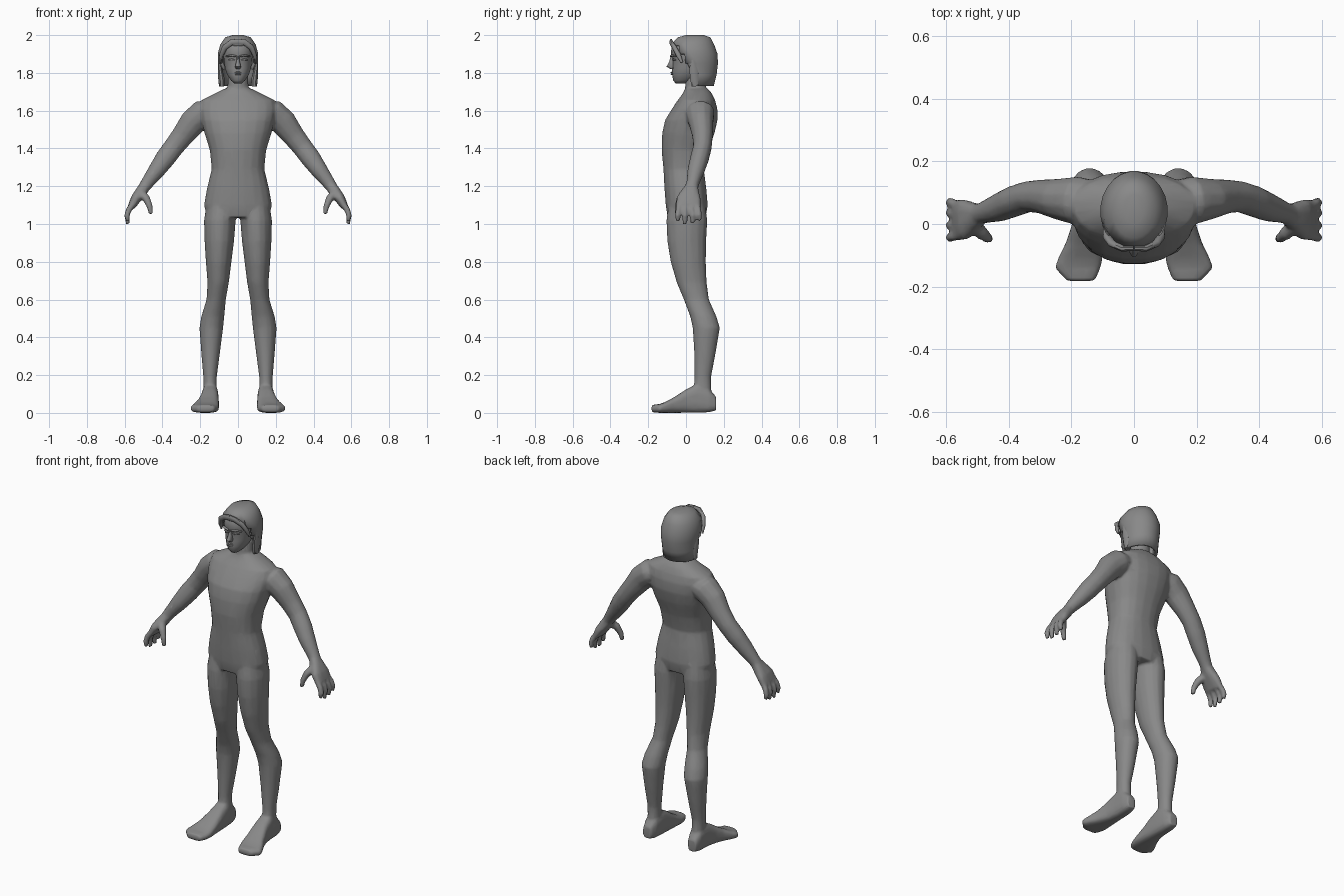
import bpy, bmesh, math
from mathutils import Vector

grey = bpy.data.materials.new("matte grey")
grey.diffuse_color = (0.25, 0.25, 0.25, 1)


def loft(bm, rings, n=16, p=2.0):
    """Skin a closed solid over rings of (centre, u, v)."""
    rows = []
    for c, u, v in rings:
        row = []
        for i in range(n):
            a = 2 * math.pi * (i + 0.5) / n
            x, y = math.cos(a), math.sin(a)
            x = math.copysign(abs(x) ** (2 / p), x)
            y = math.copysign(abs(y) ** (2 / p), y)
            row.append(bm.verts.new(c + u * x + v * y))
        rows.append(row)
    for a, b in zip(rows, rows[1:]):
        for i in range(n):
            j = (i + 1) % n
            bm.faces.new((a[i], a[j], b[j], b[i]))
    bm.faces.new(rows[0][::-1])
    bm.faces.new(rows[-1])


def level(x0, x1, y0, y1, z):
    """Horizontal ring from its x and y limits."""
    return (Vector(((x0 + x1) / 2, (y0 + y1) / 2, z)),
            Vector(((x1 - x0) / 2, 0, 0)), Vector((0, (y1 - y0) / 2, 0)))


def upright(x0, x1, z0, z1, y):
    """Ring facing y from its x and z limits."""
    return (Vector(((x0 + x1) / 2, y, (z0 + z1) / 2)),
            Vector(((x1 - x0) / 2, 0, 0)), Vector((0, 0, (z1 - z0) / 2)))


def tube(bm, path, s=1, side=(0, 1, 0), n=12, p=2.0):
    """Limb along (x, y, z, radius on side axis, other radius)."""
    pts = [Vector((s * q[0], q[1], q[2])) for q in path]
    rings = []
    for i, q in enumerate(path):
        t = (pts[min(i + 1, len(pts) - 1)] - pts[max(i - 1, 0)]).normalized()
        u = Vector(side)
        u = (u - t * u.dot(t)).normalized()
        rings.append((pts[i], u * q[3], t.cross(u) * q[4]))
    loft(bm, rings, n, p)


def finish(bm, name, angle=60):
    bmesh.ops.recalc_face_normals(bm, faces=bm.faces)
    mesh = bpy.data.meshes.new(name)
    bm.to_mesh(mesh)
    bm.free()
    ob = bpy.data.objects.new(name, mesh)
    bpy.context.collection.objects.link(ob)
    mesh.materials.append(grey)
    bpy.ops.object.select_all(action='DESELECT')
    ob.select_set(True)
    bpy.context.view_layer.objects.active = ob
    bpy.ops.object.shade_smooth_by_angle(angle=math.radians(angle))
    return ob


# Torso and neck
body = bmesh.new()
torso = [(.165, -.098, .105, 1.035), (.181, -.108, .116, 1.10), (.165, -.115, .108, 1.19),
         (.14, -.12, .095, 1.29), (.15, -.13, .12, 1.39), (.178, -.127, .152, 1.48),
         (.195, -.112, .168, 1.55), (.205, -.075, .167, 1.61), (.195, -.045, .155, 1.655),
         (.125, -.018, .138, 1.69), (.075, -.005, .118, 1.715)]
loft(body, [level(-w, w, f, b, z) for w, f, b, z in torso], 20, 2.3)
loft(body, [level(-w, w, f, b, z) for w, f, b, z in
            [(.075, -.01, .12, 1.68), (.056, -.005, .105, 1.73), (.053, -.005, .105, 1.79)]])

for s in (-1, 1):
    # Leg: inner x, outer x, front y, back y, height
    leg = [(.015, .165, -.09, .10, 1.12), (.011, .181, -.105, .114, 1.02),
           (.02, .178, -.10, .108, .91), (.034, .171, -.082, .106, .80),
           (.048, .162, -.05, .11, .69), (.064, .167, -.012, .122, .60),
           (.072, .195, .022, .162, .51), (.078, .205, .035, .18, .45),
           (.095, .195, .043, .158, .32), (.112, .184, .045, .133, .19),
           (.112, .182, .04, .135, .08)]
    loft(body, [level(*sorted((s * i, s * o)), f, b, z) for i, o, f, b, z in leg])
    # Foot: inner x, outer x, bottom, top, y
    foot = [(.122, .178, .012, .085, .16), (.108, .188, .003, .13, .12),
            (.104, .19, 0, .155, .06), (.102, .198, 0, .125, .0),
            (.1, .218, 0, .085, -.06), (.1, .243, 0, .058, -.11),
            (.106, .253, 0, .047, -.14), (.125, .215, .003, .042, -.182)]
    loft(body, [upright(*sorted((s * i, s * o)), a, b, y) for i, o, a, b, y in foot], 16, 3)
    # Arm
    tube(body, [(.13, .07, 1.60, .07, .05), (.185, .075, 1.585, .078, .076),
                (.24, .08, 1.538, .066, .072), (.295, .088, 1.465, .055, .06),
                (.34, .087, 1.408, .05, .055), (.385, .072, 1.348, .05, .054),
                (.43, .053, 1.285, .046, .046), (.475, .038, 1.225, .036, .036),
                (.5, .03, 1.19, .033, .031)], s)
    # Palm
    tube(body, [(.485, .033, 1.21, .03, .028), (.51, .025, 1.175, .045, .031),
                (.54, .015, 1.135, .065, .028), (.565, .012, 1.09, .067, .02)], s, p=2.6)
    # Fingers
    for y, tip in ((-.04, 1.015), (-.005, 1.0), (.032, 1.003), (.065, 1.018)):
        tube(body, [(.55, y * .85, 1.115, .016, .017), (.578, y, 1.075, .0165, .017),
                    (.588, y * 1.08, 1.045, .0155, .015), (.582, y * 1.1, tip, .012, .012)], s, n=8)
    # Thumb
    tube(body, [(.515, .0, 1.165, .028, .024), (.485, -.03, 1.135, .022, .022),
                (.468, -.044, 1.095, .017, .017), (.46, -.048, 1.052, .013, .012)], s, n=8)

# Blend all limbs into one skin
skin = finish(body, "body")
m = skin.modifiers.new("fuse", 'REMESH')
m.mode, m.voxel_size, m.use_smooth_shade = 'VOXEL', .008, True
m = skin.modifiers.new("soften", 'SMOOTH')
m.factor, m.iterations = .5, 4
m = skin.modifiers.new("simplify", 'DECIMATE')
m.ratio = .2

# Head with jaw, nose, brows, lips and ears
head = bmesh.new()
skull = [(.022, -.055, .0, 1.745), (.038, -.068, .04, 1.76), (.058, -.073, .085, 1.79),
         (.07, -.073, .11, 1.825), (.075, -.071, .13, 1.87), (.08, -.08, .14, 1.90),
         (.08, -.076, .14, 1.945), (.05, -.045, .11, 1.98)]
loft(head, [level(-w, w, f, b, z) for w, f, b, z in skull], 18, 2.2)
loft(head, [level(-w, w, f, -.055, z) for w, f, z in
            [(.007, -.082, 1.89), (.01, -.09, 1.86), (.017, -.105, 1.833), (.012, -.082, 1.82)]], 8)
for z in (1.793, 1.802):
    tube(head, [(-.024, -.06, z, .006, .004), (0, -.073, z, .009, .005),
                (.024, -.06, z, .006, .004)], n=8)
for s in (-1, 1):
    tube(head, [(.01, -.079, 1.888, .006, .005), (.035, -.075, 1.893, .008, .006),
                (.062, -.052, 1.887, .006, .004)], s, n=8)
    tube(head, [(.016, -.069, 1.868, .004, .003), (.033, -.067, 1.87, .006, .006),
                (.05, -.056, 1.869, .004, .003)], s, n=8)
    tube(head, [(.073, .03, 1.82, .008, .008), (.085, .025, 1.85, .02, .011),
                (.086, .028, 1.885, .018, .01)], s, n=8)
finish(head, "head")

# Hair shell, opened around the face
hair = bmesh.new()
shell = [(.03, .0, .095, 2.0), (.068, -.045, .13, 1.988), (.095, -.083, .15, 1.95),
         (.108, -.086, .168, 1.90), (.105, -.08, .17, 1.85), (.098, -.07, .163, 1.79),
         (.1, -.06, .148, 1.73)]
loft(hair, [level(-w, w, f, b, z) for w, f, b, z in shell], 24)


def uncovered(f):
    c = f.calc_center_median()
    limit = -.04 if c.z > 1.9 else (-.005 if c.z > 1.85 else .035)
    return len(f.verts) > 4 and c.z < 1.8 or c.z < 1.95 and c.y < limit


bmesh.ops.delete(hair, geom=[f for f in hair.faces if uncovered(f)], context='FACES')
cap = finish(hair, "hair", 50)
m = cap.modifiers.new("thickness", 'SOLIDIFY')
m.thickness, m.offset = .016, -1

# Fringe and side locks
locks = bmesh.new()
for s in (-1, 1):
    tube(locks, [(0, -.078, 1.965, .008, .016), (.035, -.079, 1.962, .01, .016),
                 (.07, -.062, 1.935, .012, .016), (.088, -.04, 1.895, .014, .012),
                 (.094, -.022, 1.855, .007, .005)], s, n=8)
    tube(locks, [(.098, .035, 1.87, .012, .008), (.095, .04, 1.82, .024, .012),
                 (.088, .045, 1.77, .025, .018), (.085, .05, 1.73, .022, .017)], s, n=8)
finish(locks, "hair_locks", 50)
